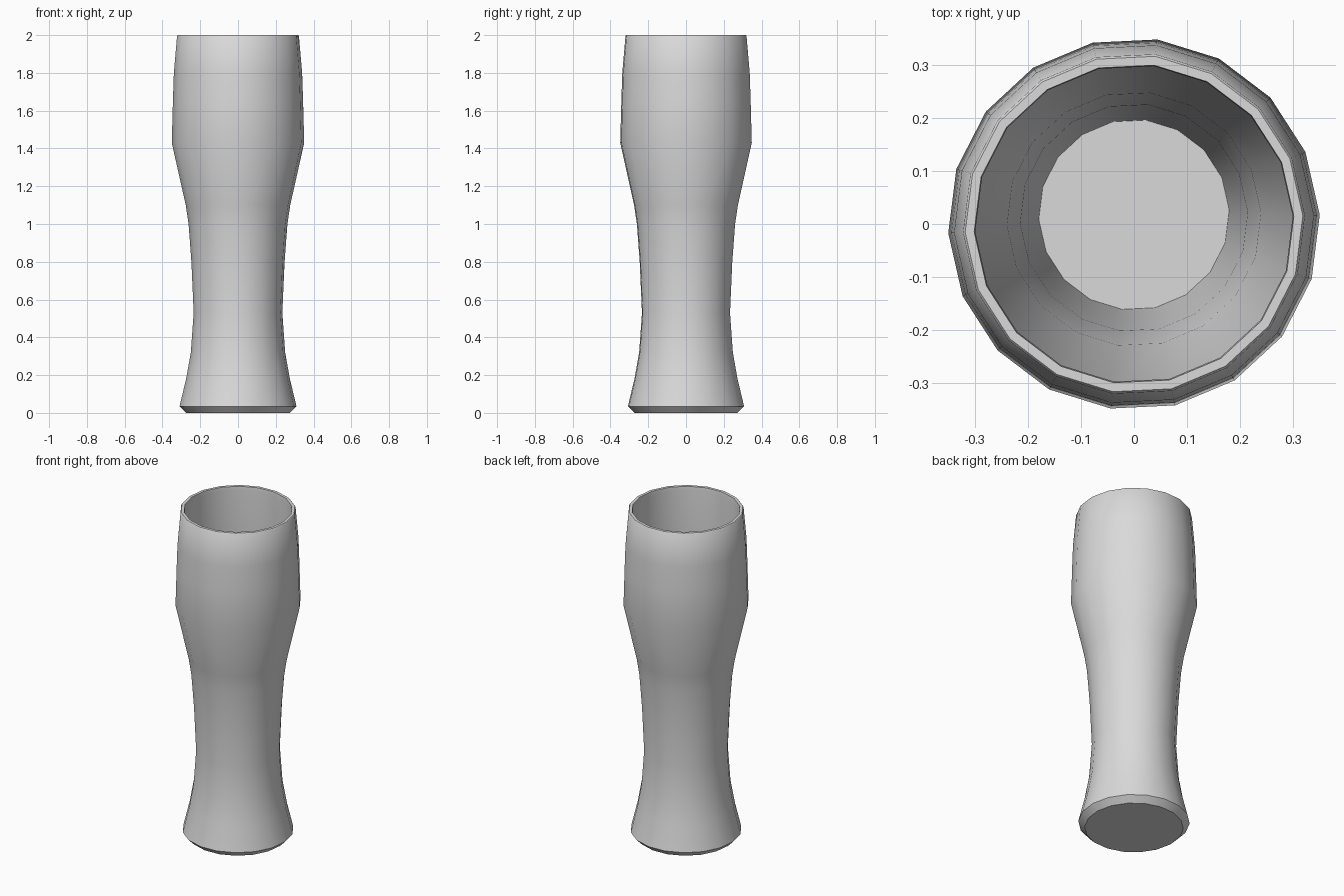
import bpy, bmesh
from math import cos, sin, pi, radians

cube = bpy.data.objects.get("Cube")
if cube:
    bpy.data.objects.remove(cube)

SIDES = 18
TWIST = radians(2.8)

# Radius and height, from the foot up the outside to the rim
OUTER = [(0.275, 0), (0.31, 0.035), (0.275, 0.18), (0.25, 0.32), (0.235, 0.53),
         (0.247, 0.8), (0.262, 1.0), (0.277, 1.1), (0.351, 1.43),
         (0.345, 1.65), (0.34, 1.8), (0.323, 1.995)]
# From the rim down the inside to the floor
INNER = [(0.319, 2.0), (0.302, 2.0), (0.30, 1.98), (0.312, 1.7), (0.31, 1.43),
         (0.24, 1.1), (0.215, 0.85), (0.195, 0.53), (0.18, 0.3)]
FLOOR_SHIFT = 0.0175

glass_grey = bpy.data.materials.new("glass_grey")
glass_grey.use_nodes = True
colour = (0.7, 0.7, 0.7, 1)
glass_grey.diffuse_color = colour
glass_grey.node_tree.nodes["Principled BSDF"].inputs["Base Color"].default_value = colour


def ring(bm, radius, height, shift=0):
    angles = [TWIST + 2 * pi * i / SIDES for i in range(SIDES)]
    return [bm.verts.new((radius * cos(a), radius * sin(a) + shift, height)) for a in angles]


# One closed shell: outside wall, rim, then the cavity leaning slightly back
bm = bmesh.new()
rings = [ring(bm, r, z) for r, z in OUTER]
depth = 2 - INNER[-1][1]
rings += [ring(bm, r, z, FLOOR_SHIFT * (2 - z) / depth) for r, z in INNER]
for low, high in zip(rings, rings[1:]):
    for i in range(SIDES):
        j = (i + 1) % SIDES
        bm.faces.new((low[i], low[j], high[j], high[i]))
bm.faces.new(rings[0][::-1])
bm.faces.new(rings[-1])
bmesh.ops.recalc_face_normals(bm, faces=bm.faces)

mesh = bpy.data.meshes.new("tall_glass")
bm.to_mesh(mesh)
bm.free()
mesh.materials.append(glass_grey)
glass = bpy.data.objects.new("tall_glass", mesh)
bpy.context.collection.objects.link(glass)

# Smooth walls with crisp rim, foot and floor edges
bpy.ops.object.select_all(action='DESELECT')
glass.select_set(True)
bpy.context.view_layer.objects.active = glass
bpy.ops.object.shade_smooth_by_angle(angle=radians(40))
